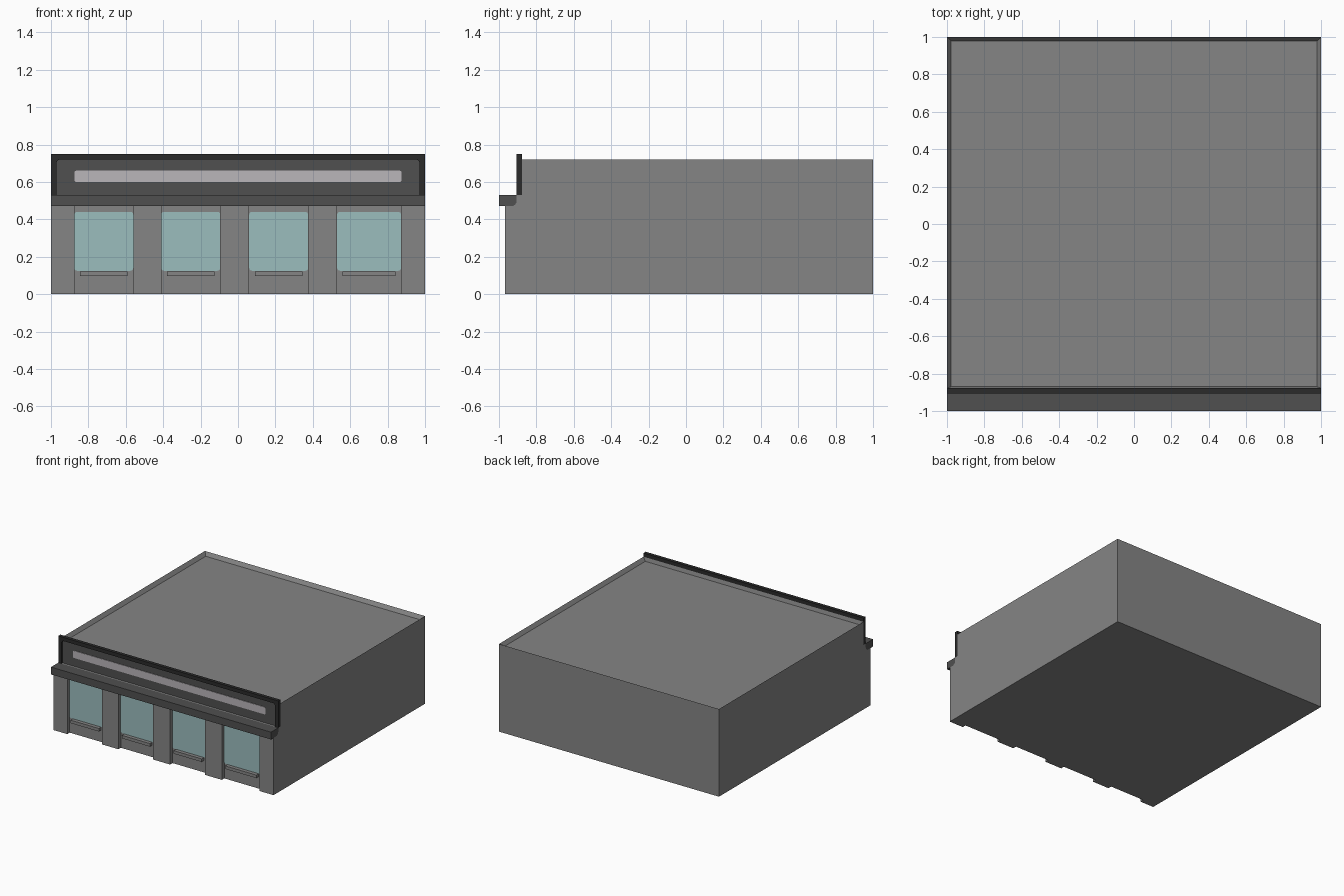
import bpy, bmesh, math
from mathutils import Vector

cube = bpy.data.objects.get("Cube")
if cube:
    bpy.data.objects.remove(cube, do_unlink=True)


def material(name, rgb):
    m = bpy.data.materials.new(name)
    m.diffuse_color = (*rgb, 1)
    m.use_nodes = True
    bsdf = next(n for n in m.node_tree.nodes if n.type == 'BSDF_PRINCIPLED')
    bsdf.inputs["Base Color"].default_value = (*rgb, 1)
    bsdf.inputs["Roughness"].default_value = 0.8
    return m


WALL = material("wall_grey", (0.235, 0.235, 0.235))
DARK = material("dark_grey", (0.08, 0.08, 0.08))
BLACK = material("trim_black", (0.024, 0.024, 0.024))
GLASS = material("window_glass", (0.33, 0.51, 0.515))
SIGN = material("sign_pale", (0.49, 0.465, 0.49))


def prism(name, points, axis, start, end, mat, edit=None):
    """Extrude a 2D outline along x (points are y, z) or along y (points are x, z)."""
    bm = bmesh.new()
    if axis == 'x':
        verts = [bm.verts.new((start, a, b)) for a, b in points]
        offset = Vector((end - start, 0, 0))
    else:
        verts = [bm.verts.new((a, start, b)) for a, b in points]
        offset = Vector((0, end - start, 0))
    face = bm.faces.new(verts)
    new = bmesh.ops.extrude_face_region(bm, geom=[face], use_keep_orig=True)["geom"]
    bmesh.ops.translate(bm, vec=offset,
                        verts=[g for g in new if isinstance(g, bmesh.types.BMVert)])
    bmesh.ops.recalc_face_normals(bm, faces=bm.faces)
    if edit:
        edit(bm)
    mesh = bpy.data.meshes.new(name)
    bm.to_mesh(mesh)
    bm.free()
    mesh.materials.append(mat)
    obj = bpy.data.objects.new(name, mesh)
    bpy.context.collection.objects.link(obj)
    return obj


def rect(x0, x1, z0, z1):
    return [(x0, z0), (x1, z0), (x1, z1), (x0, z1)]


def arc(cx, cz, r, a0, a1, steps=5):
    angles = [math.radians(a0 + (a1 - a0) * i / steps) for i in range(steps + 1)]
    return [(cx + r * math.cos(a), cz + r * math.sin(a)) for a in angles]


def round_rect(x0, x1, z0, z1, r):
    return (arc(x0 + r, z0 + r, r, 180, 270) + arc(x1 - r, z0 + r, r, 270, 360)
            + arc(x1 - r, z1 - r, r, 0, 90) + arc(x0 + r, z1 - r, r, 90, 180))


BAY_Y, PILLAR_Y = -0.935, -0.967        # recessed bay wall and pillar front
CANOPY_Z, CANOPY_TOP = 0.47, 0.53
FASCIA_Y, FASCIA_BACK = -0.905, -0.877
ROOF_Z = 0.72
cove = arc(BAY_Y, 0.50, 0.03, 270, 360)  # curve under the back of the canopy


def sink_roof(bm):
    """Sink the roof inside a thin parapet on the sides and back."""
    top = max(bm.faces, key=lambda f: f.calc_center_median().z)
    bmesh.ops.inset_region(bm, faces=[top], thickness=0.03)
    for v in top.verts:
        if v.co.y < 0:
            v.co.y = -0.87
        v.co.z -= 0.03


# Main building block
prism("building", [(BAY_Y, 0)] + cove
      + [(FASCIA_Y, CANOPY_TOP), (FASCIA_BACK, CANOPY_TOP), (FASCIA_BACK, ROOF_Z),
         (1, ROOF_Z), (1, 0)], 'x', -1, 1, WALL, sink_roof)

# Canopy ledge over the shop front
prism("canopy", [(-1, CANOPY_Z)] + cove + [(FASCIA_Y, CANOPY_TOP), (-1, CANOPY_TOP)],
      'x', -1, 1, DARK)

# Fascia: black surround, recessed panel and pale sign strip
opening = ([(0.97, CANOPY_TOP)] + arc(0.95, 0.70, 0.02, 0, 90)
           + arc(-0.95, 0.70, 0.02, 90, 180) + [(-0.97, CANOPY_TOP)])
prism("fascia_surround", [(-1, CANOPY_TOP), (-1, 0.75), (1, 0.75), (1, CANOPY_TOP)] + opening,
      'y', FASCIA_Y, FASCIA_BACK, BLACK)
prism("fascia_panel", rect(-0.98, 0.98, CANOPY_TOP, 0.73), 'y', -0.89, -0.878, DARK)
prism("sign_strip", round_rect(-0.875, 0.875, 0.60, 0.66, 0.01), 'y', -0.894, -0.889, SIGN)

# Pillars fill the gaps between the bays
bays = [(-0.875, -0.56), (-0.41, -0.095), (0.06, 0.375), (0.53, 0.872)]
edges = [-1] + [x for bay in bays for x in bay] + [1]
for i in range(0, len(edges), 2):
    prism(f"pillar_{i // 2 + 1}", rect(edges[i], edges[i + 1], 0, CANOPY_Z),
          'y', PILLAR_Y, BAY_Y, WALL)

# Window and sill in each bay
for i, (x0, x1) in enumerate(bays, 1):
    prism(f"window_{i}", round_rect(x0, x1, 0.125, 0.44, 0.015),
          'y', BAY_Y - 0.004, BAY_Y + 0.002, GLASS)
    prism(f"window_sill_{i}", rect(x0 + 0.03, x1 - 0.03, 0.097, 0.122),
          'y', -0.965, BAY_Y, WALL)
